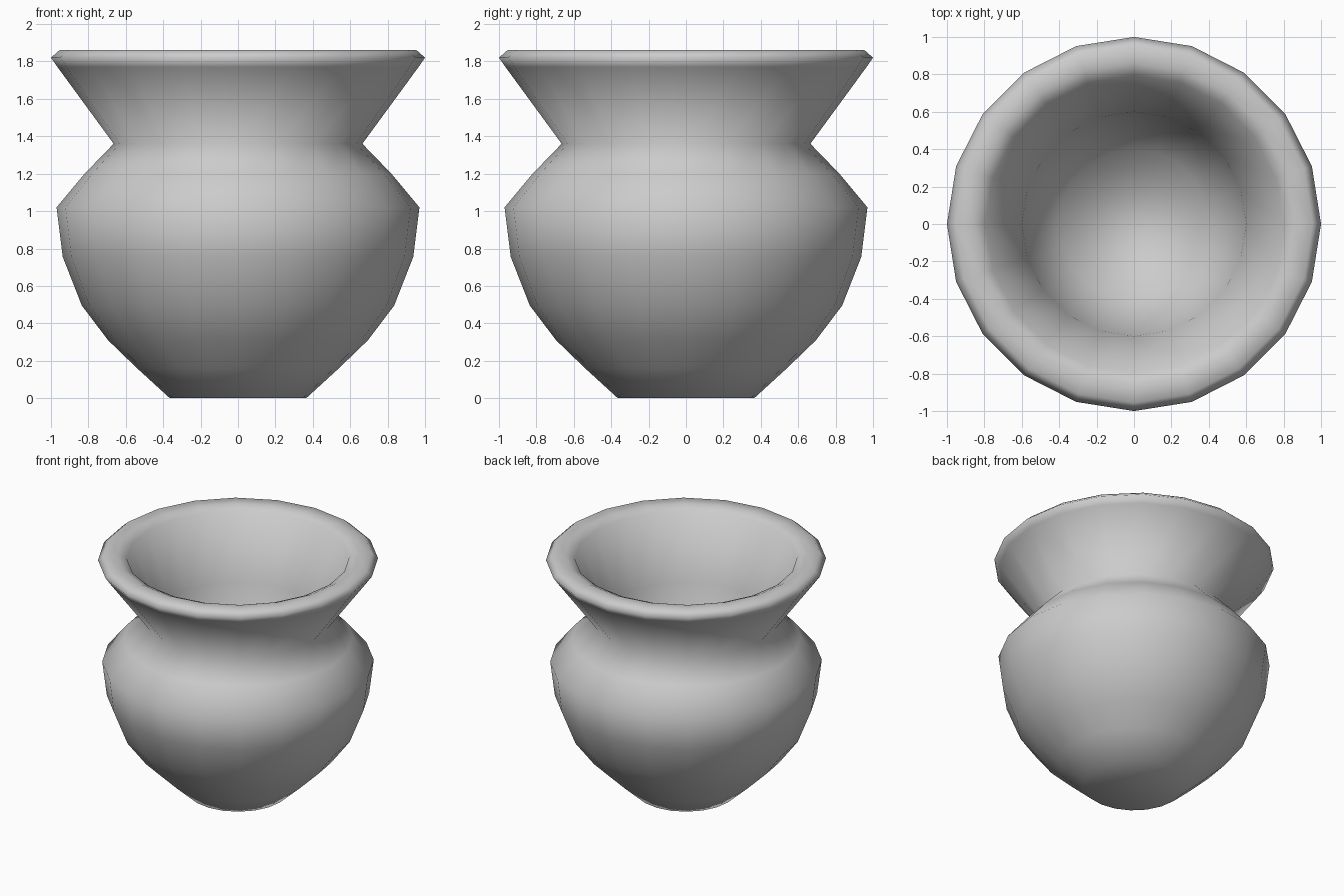
import bpy, bmesh, math
from mathutils import Matrix

if "Cube" in bpy.data.objects:
    bpy.data.objects.remove(bpy.data.objects["Cube"])

SIDES = 20

# Radius / height profile: outer wall upward, over the rim, then down the inside
PROFILE = [
    (0.365, 0.0), (0.54, 0.16), (0.695, 0.31), (0.835, 0.495),
    (0.937, 0.755), (0.97, 1.02), (0.82, 1.20), (0.665, 1.36),
    (0.965, 1.77), (1.0, 1.82), (0.955, 1.86),
    (0.86, 1.86), (0.795, 1.83), (0.60, 1.36), (0.40, 0.13),
]

bm = bmesh.new()

# One ring of vertices per profile point
rings = []
for r, z in PROFILE:
    ring = []
    for i in range(SIDES):
        a = 2 * math.pi * i / SIDES
        ring.append(bm.verts.new((r * math.cos(a), r * math.sin(a), z)))
    rings.append(ring)

# Walls between rings
for low, high in zip(rings, rings[1:]):
    for i in range(SIDES):
        j = (i + 1) % SIDES
        bm.faces.new((low[i], low[j], high[j], high[i]))

# Foot and inner floor
bm.faces.new(list(reversed(rings[0])))
bm.faces.new(rings[-1])
bmesh.ops.recalc_face_normals(bm, faces=bm.faces)
for f in bm.faces:
    f.smooth = True

mesh = bpy.data.meshes.new("pot")
bm.to_mesh(mesh)
bm.free()
pot = bpy.data.objects.new("pot", mesh)
bpy.context.collection.objects.link(pot)
